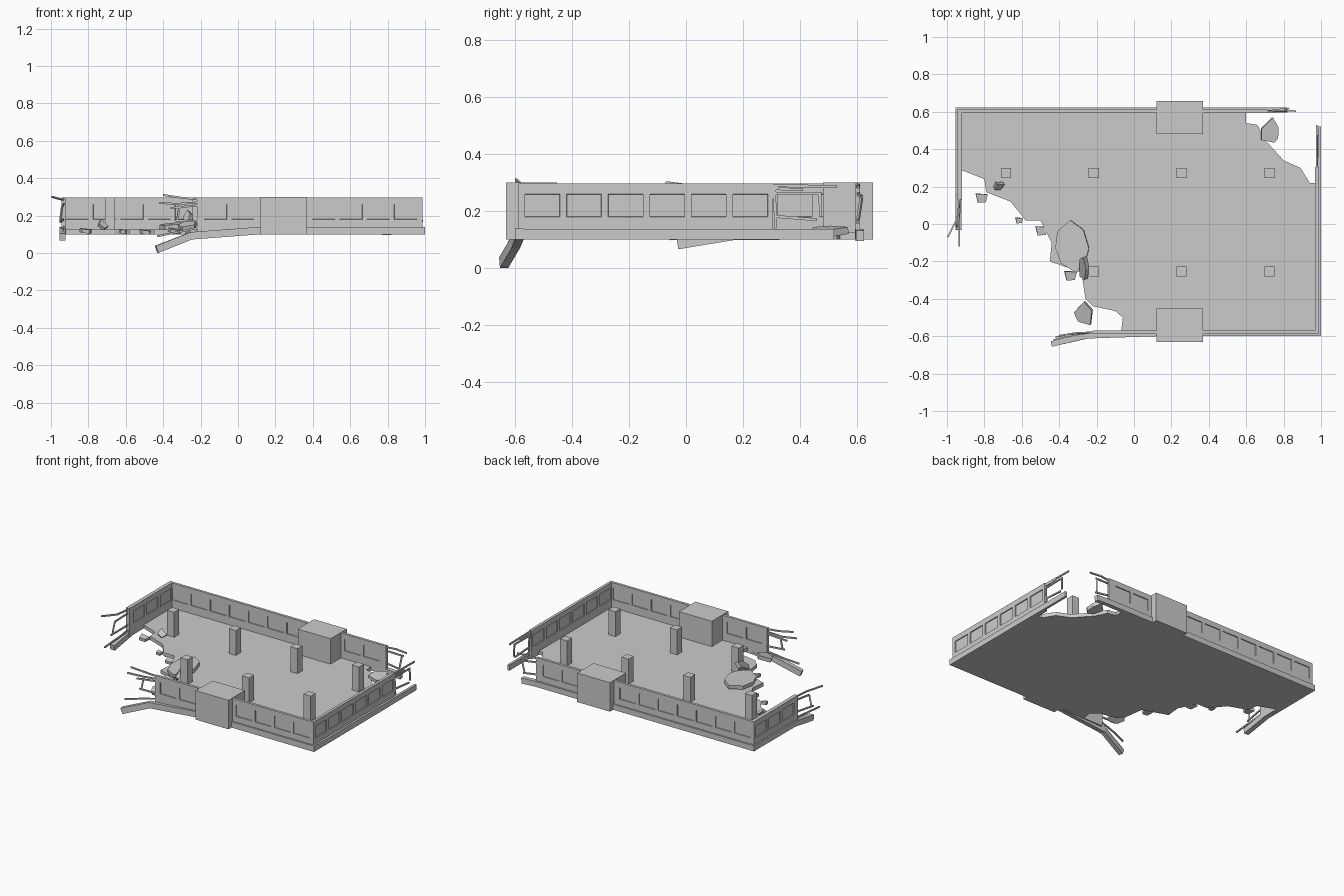
import bpy, bmesh
from mathutils import Vector, Matrix, Euler

Z0, Z1, FLOOR = 0.10, 0.297, 0.125
PITCH, WIN_W = 0.146, 0.122


def finish(name, bm):
    bmesh.ops.recalc_face_normals(bm, faces=bm.faces[:])
    me = bpy.data.meshes.new(name)
    bm.to_mesh(me)
    bm.free()
    ob = bpy.data.objects.new(name, me)
    bpy.context.collection.objects.link(ob)
    return ob


def box(name, x0, x1, y0, y1, z0, z1):
    bm = bmesh.new()
    bmesh.ops.create_cube(bm, size=1)
    for v in bm.verts:
        v.co = ((x0 + x1) / 2 + v.co.x * (x1 - x0), (y0 + y1) / 2 + v.co.y * (y1 - y0),
                (z0 + z1) / 2 + v.co.z * (z1 - z0))
    return finish(name, bm)


def sweep(name, pts, w, h):
    """Rectangular section along a path."""
    pts = [Vector(p) for p in pts]
    bm, rings = bmesh.new(), []
    for i, p in enumerate(pts):
        t = (pts[min(i + 1, len(pts) - 1)] - pts[max(i - 1, 0)]).normalized()
        side = t.cross(Vector((0, 0, 1)))
        side = side.normalized() if side.length > 0.05 else Vector((1, 0, 0))
        up = side.cross(t).normalized()
        rings.append([bm.verts.new(p + side * a * w / 2 + up * b * h / 2)
                      for a, b in ((-1, -1), (1, -1), (1, 1), (-1, 1))])
    for r, s in zip(rings, rings[1:]):
        for k in range(4):
            bm.faces.new((r[k], r[(k + 1) % 4], s[(k + 1) % 4], s[k]))
    bm.faces.new(rings[0])
    bm.faces.new(rings[-1])
    return finish(name, bm)


def plate(name, outline, z, thick, tilt=(0, 0, 0)):
    """Extruded polygon, tilted about its own middle."""
    bm = bmesh.new()
    face = bm.faces.new([bm.verts.new((x, y, z)) for x, y in outline])
    new = bmesh.ops.extrude_face_region(bm, geom=[face])["geom"]
    for v in new:
        if isinstance(v, bmesh.types.BMVert):
            v.co.z += thick
    mid = sum((v.co for v in bm.verts), Vector()) / len(bm.verts)
    rot = Matrix.Translation(mid) @ Euler(tilt).to_matrix().to_4x4() @ Matrix.Translation(-mid)
    bm.transform(rot)
    return finish(name, bm)


def wall(name, axis, s0, s1, t0, t1, starts):
    """Straight wall along an axis with windows recessed on both faces."""
    ss = sorted([s0, s1] + starts + [s + WIN_W for s in starts])
    zs = [Z0, 0.18, 0.26, Z1]
    put = (lambda s, t, z: (s, t, z)) if axis == "x" else (lambda s, t, z: (t, s, z))
    bm, panes = bmesh.new(), []
    g = {(i, j, k): bm.verts.new(put(s, t, z)) for i, s in enumerate(ss)
         for j, t in enumerate((t0, t1)) for k, z in enumerate(zs)}
    n = len(ss) - 1
    for i in range(n):
        for k in range(3):
            for j in (0, 1):
                f = bm.faces.new((g[i, j, k], g[i + 1, j, k], g[i + 1, j, k + 1], g[i, j, k + 1]))
                if k == 1 and i % 2 == 1:
                    panes.append(f)
        for k in (0, 3):
            bm.faces.new((g[i, 0, k], g[i + 1, 0, k], g[i + 1, 1, k], g[i, 1, k]))
    for k in range(3):
        for i in (0, n):
            bm.faces.new((g[i, 0, k], g[i, 1, k], g[i, 1, k + 1], g[i, 0, k + 1]))
    bmesh.ops.recalc_face_normals(bm, faces=bm.faces[:])
    bmesh.ops.inset_individual(bm, faces=panes, thickness=0.001, depth=-0.006)
    return finish(name, bm)


def run(start, count):
    return [start + PITCH * i for i in range(count)]


# Floor slab with two broken corners
plate("floor_slab", [
    (-0.94, 0.61), (0.6, 0.61), (0.6, 0.54), (0.66, 0.53), (0.7, 0.45), (0.8, 0.34),
    (0.89, 0.30), (0.94, 0.22), (0.98, 0.22), (0.98, -0.585), (-0.07, -0.585),
    (-0.06, -0.50), (-0.10, -0.465), (-0.22, -0.44), (-0.26, -0.40), (-0.28, -0.26),
    (-0.45, -0.20), (-0.44, -0.10), (-0.50, 0.02), (-0.58, 0.02), (-0.66, 0.12),
    (-0.79, 0.17), (-0.80, 0.24), (-0.94, 0.295)], Z0, FLOOR - Z0)

# Windowed walls
wall("front_wall", "x", -0.22, 0.985, -0.588, -0.57, run(-0.182, 2) + run(0.397, 4))
wall("back_wall", "x", -0.945, 0.715, 0.593, 0.611, run(-0.92, 7) + run(0.397, 2))
wall("right_wall", "y", -0.588, 0.305, 0.967, 0.986, run(-0.565, 6))
wall("left_wall", "y", 0.13, 0.611, -0.945, -0.92, run(0.175, 3))

# Ledges at the foot of the walls, torn ends bent
sweep("front_ledge", [(1.0, -0.585, 0.12), (0.12, -0.585, 0.12), (-0.25, -0.597, 0.092),
                      (-0.435, -0.64, 0.0195)], 0.03, 0.04)
sweep("right_ledge", [(0.984, -0.6, 0.119), (0.984, 0.22, 0.119)], 0.032, 0.038)
sweep("right_ledge_end", [(0.991, 0.22, 0.119), (0.991, 0.52, 0.119)], 0.016, 0.038)
sweep("back_ledge", [(-0.955, 0.608, 0.119), (0.72, 0.608, 0.119), (0.82, 0.61, 0.114)], 0.028, 0.038)
sweep("left_ledge", [(-0.938, 0.622, 0.12), (-0.938, 0.17, 0.118), (-0.938, -0.03, 0.085)], 0.034, 0.038)

# Stair blocks on front and back
box("front_block", 0.12, 0.37, -0.632, -0.452, Z0, 0.3)
box("back_block", 0.12, 0.37, 0.48, 0.657, Z0, 0.3)

# Columns, one lost with the broken corner
for x in (-0.685, -0.215, 0.255, 0.725):
    for y in (0.272, -0.255):
        if (x, y) != (-0.685, -0.255):
            box("column", x - 0.027, x + 0.027, y - 0.027, y + 0.027, FLOOR - 0.01, Z1)

# Torn rails and window bars at each wall end
bars = {
    "front_bar": [
        [(-0.21, -0.578, 0.288), (-0.30, -0.582, 0.295), (-0.40, -0.597, 0.31)],
        [(-0.21, -0.578, 0.27), (-0.33, -0.585, 0.262), (-0.42, -0.605, 0.268)],
        [(-0.21, -0.578, 0.255), (-0.36, -0.59, 0.24)],
        [(-0.31, -0.583, 0.262), (-0.325, -0.587, 0.18)],
        [(-0.21, -0.578, 0.17), (-0.34, -0.59, 0.175)],
        [(-0.21, -0.578, 0.135), (-0.33, -0.595, 0.11), (-0.43, -0.62, 0.09)]],
    "right_bar": [
        [(0.977, 0.30, 0.29), (0.977, 0.53, 0.286)],
        [(0.977, 0.30, 0.28), (0.98, 0.41, 0.275)],
        [(0.977, 0.31, 0.28), (0.98, 0.315, 0.14)],
        [(0.98, 0.31, 0.182), (0.984, 0.46, 0.170)],
        [(0.98, 0.47, 0.262), (0.983, 0.472, 0.18)],
        [(0.977, 0.30, 0.262), (0.981, 0.475, 0.262)]],
    "back_bar": [
        [(0.70, 0.602, 0.285), (0.78, 0.606, 0.29), (0.865, 0.604, 0.285)],
        [(0.70, 0.602, 0.262), (0.83, 0.618, 0.25)],
        [(0.82, 0.616, 0.25), (0.81, 0.604, 0.17)],
        [(0.70, 0.602, 0.178), (0.82, 0.602, 0.16)]],
    "left_bar": [
        [(-0.932, 0.14, 0.285), (-0.945, 0.03, 0.287), (-0.995, -0.07, 0.30)],
        [(-0.932, 0.14, 0.262), (-0.94, 0.0, 0.25)],
        [(-0.94, 0.0, 0.25), (-0.95, -0.01, 0.17)],
        [(-0.932, 0.14, 0.18), (-0.95, -0.03, 0.165)],
        [(-0.932, 0.14, 0.14), (-0.935, -0.12, 0.12)]],
}
for name, paths in bars.items():
    for p in paths:
        sweep(name, p, 0.008, 0.01)

# Loose floor slabs and rubble
plate("large_slab_chunk", [(-0.42, -0.13), (-0.41, -0.04), (-0.34, 0.02), (-0.27, -0.03),
                           (-0.24, -0.13), (-0.26, -0.2), (-0.31, -0.26), (-0.39, -0.21)],
      0.132, 0.025, (0.04, -0.08, 0))
plate("front_slab_chunk", [(-0.32, -0.47), (-0.26, -0.41), (-0.22, -0.46), (-0.235, -0.54),
                           (-0.3, -0.52)], 0.135, 0.025, (0.3, -0.25, 0))
plate("back_slab_chunk", [(0.68, 0.45), (0.68, 0.51), (0.74, 0.57), (0.77, 0.52),
                          (0.77, 0.46), (0.75, 0.435)], 0.115, 0.025, (0.08, 0.15, 0))
plate("upright_chunk", [(-0.31, -0.28), (-0.27, -0.18), (-0.23, -0.17), (-0.24, -0.24),
                        (-0.28, -0.30)], 0.17, 0.025, (0.35, -0.9, 0))
for x, y, z, r, tilt in ((-0.815, 0.14, 0.108, 0.032, 0.1), (-0.725, 0.205, 0.138, 0.028, 0.7),
                         (-0.615, 0.02, 0.105, 0.02, 0.1), (-0.495, -0.035, 0.102, 0.032, 0.1),
                         (-0.34, -0.275, 0.107, 0.033, 0.15)):
    plate("rubble", [(x - r, y + r * 0.7), (x + r, y + r * 0.6), (x + r * 0.7, y - r * 0.7),
                     (x - r * 0.6, y - r * 0.8)], z, 0.02, (tilt, tilt, 0))
